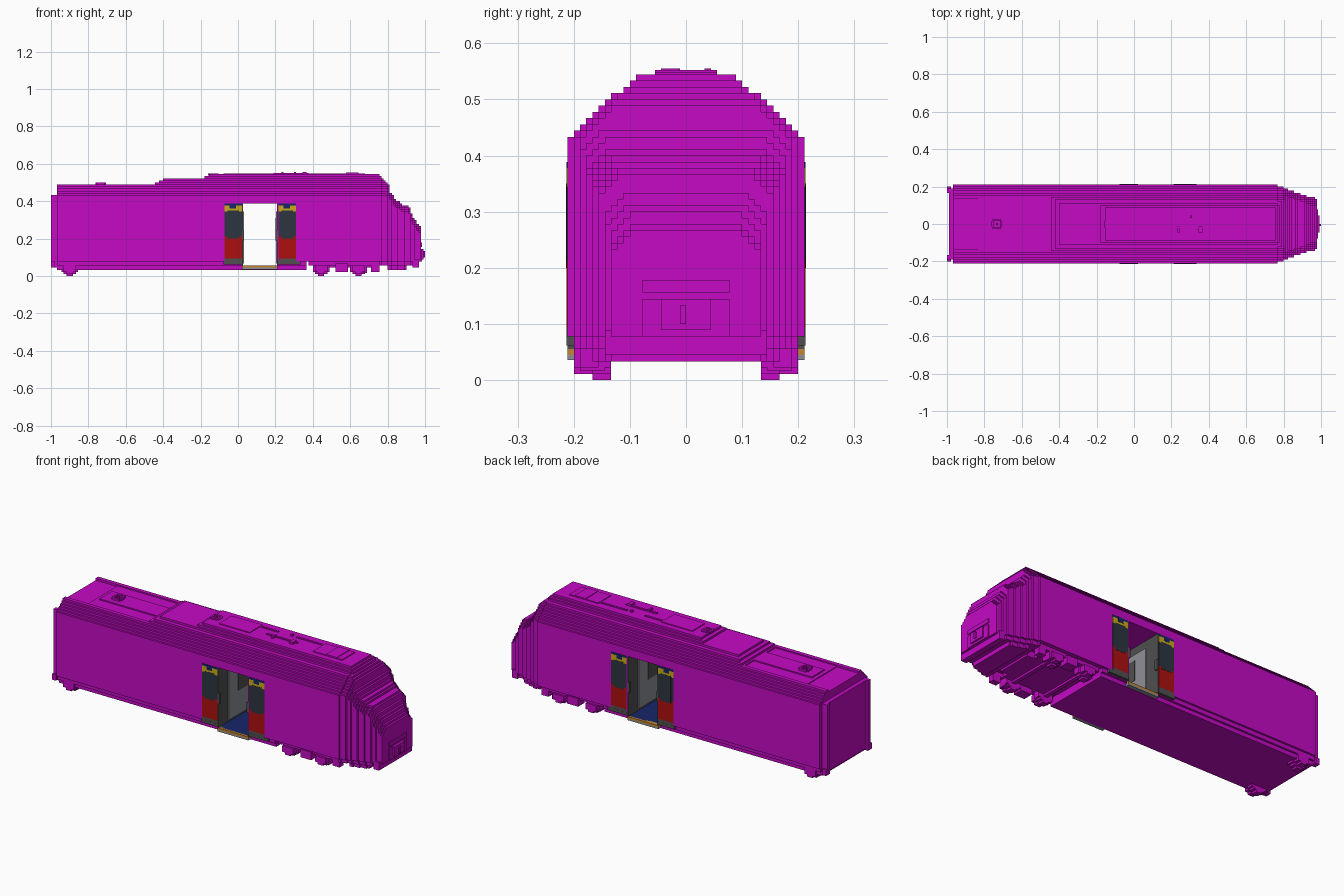
import bpy, bmesh

if "Cube" in bpy.data.objects:
    bpy.data.objects.remove(bpy.data.objects["Cube"], do_unlink=True)

U = 2 / 180  # one block


def material(name, r, g, b):
    m = bpy.data.materials.new(name)
    m.use_nodes = True
    m.diffuse_color = (r, g, b, 1)
    m.node_tree.nodes["Principled BSDF"].inputs["Base Color"].default_value = (r, g, b, 1)
    return m


purple = material("purple", 0.56, 0.003, 0.56)
red = material("red", 0.42, 0.005, 0.005)
slate = material("slate glass", 0.025, 0.035, 0.05)
yellow = material("yellow", 0.6, 0.4, 0.01)
blue = material("blue", 0.008, 0.02, 0.14)
dark = material("dark grey", 0.08, 0.08, 0.08)
light = material("light grey", 0.27, 0.28, 0.31)
orange = material("orange", 0.55, 0.24, 0.03)


def finish(bm, name, mat):
    bmesh.ops.recalc_face_normals(bm, faces=bm.faces)
    bmesh.ops.scale(bm, vec=(U, U, U), verts=bm.verts)
    mesh = bpy.data.meshes.new(name)
    bm.to_mesh(mesh)
    bm.free()
    mesh.materials.append(mat)
    obj = bpy.data.objects.new(name, mesh)
    bpy.context.collection.objects.link(obj)
    return obj


def add_box(bm, x0, x1, y0, y1, z0, z1):
    verts = bmesh.ops.create_cube(bm, size=1)["verts"]
    for v in verts:
        v.co.x = x1 if v.co.x > 0 else x0
        v.co.y = y1 if v.co.y > 0 else y0
        v.co.z = z1 if v.co.z > 0 else z0


def boxes(name, mat, spans, mirror=False):
    """Boxes in block units; mirror repeats each one on the other side."""
    bm = bmesh.new()
    for x0, x1, y0, y1, z0, z1 in spans:
        add_box(bm, x0, x1, y0, y1, z0, z1)
        if mirror:
            add_box(bm, x0, x1, -y1, -y0, z0, z1)
    return finish(bm, name, mat)


def add_section(bm, x0, x1, z0, z1, half_width):
    """Extrude a stepped cross-section along x."""
    side = []
    for z in range(z0, z1):
        w = half_width(z)
        if side and side[-1][0] == w:
            side[-1] = (w, z + 1)
        else:
            side += [(w, z), (w, z + 1)]
    ring = side + [(-y, z) for y, z in reversed(side)]
    face = bm.faces.new([bm.verts.new((x0, y, z)) for y, z in ring])
    out = bmesh.ops.extrude_face_region(bm, geom=[face], use_keep_orig=True)
    for v in out["geom"]:
        if isinstance(v, bmesh.types.BMVert):
            v.co.x = x1


def lerp(points, x):
    for (xa, a), (xb, b) in zip(points, points[1:]):
        if x <= xb:
            return round(a + (b - a) * (x - xa) / (xb - xa))
    return points[-1][1]


ROOF = [18, 17, 16, 15, 14, 13, 12, 10, 9, 8]  # half widths above z 39


def wall(z):
    if z >= 39:
        return ROOF[z - 39]
    return 17 if z < 5 else 18 if z < 7 else 19


# Main body, open across the doorway
bm = bmesh.new()
for x0, x1, z0, z1 in [(-87, 2, 3, 43), (19, 33, 3, 43), (33, 68, 7, 43),
                       (2, 19, 35, 43), (2, 19, 3, 4)]:
    add_section(bm, x0, x1, z0, z1, wall)
finish(bm, "body_shell", purple)

# Stepped roof, higher towards the cab
starts = [-41, -40, -38, -36, -16, -14]
boxes("roof_steps", purple,
      [(x, 68, -wall(z), wall(z), z, z + 1) for z, x in enumerate(starts, 43)])
boxes("roof_ridges", purple, [(-87, -41, 12, 14, 43, 44)], True)

# Nose slabs, narrowing and dropping forward
TOP = [(67, 49), (72, 44), (73, 40), (76, 36), (82, 33), (84, 28), (87, 24), (88, 20)]
WIDE = [(68, 19), (72, 17), (78, 15), (82, 13.5), (86, 12), (88, 11)]
bm = bmesh.new()
for x in range(68, 88):
    top, wide = lerp(TOP, x), lerp(WIDE, x)
    base = 3 if x < 81 else 5 if x < 85 else 7
    if x < 72:
        base = 5

    def nose_width(z):
        w = wall(z) - (19 - wide)
        return w if x < 73 else min(w, wide - max(0, z - top + 4))
    add_section(bm, x, x + 1, base, top, nose_width)
finish(bm, "nose", purple)
boxes("nose_panels", purple, [
    (87, 88, -10, 10, 14, 20), (87, 88.5, -7, 7, 14, 16), (83, 85, -10, 10, 24, 27),
    (74, 77, -12, 12, 33, 35), (84, 87, -13, 13, 4, 8)])
boxes("coupler_cover", purple, [
    (87, 88.5, -7, 7, 7, 13), (88.5, 89.3, -4, 4, 8, 13), (89, 90, -1, 0, 9, 12)])

# Rear gangway end with posts
boxes("rear_end", purple, [(-89, -87, -17, 17, 5, 39)])
boxes("rear_posts", purple, [(-90, -87, 15, 17, 4, 39), (-90, -88, 15, 18, 4, 7)], True)

# Roof equipment
boxes("rear_roof_panel", purple, [(-75, -40, -12, 12, 43, 43.4), (-73, -40, -5, 5, 43, 44)])


def vent(name, x, z):
    boxes(name, purple, [
        (x - 2, x + 2, -2.5, -1.5, z, z + 1), (x - 2, x + 2, 1.5, 2.5, z, z + 1),
        (x - 2.5, x - 1.5, -1.5, 1.5, z, z + 1), (x + 1.5, x + 2.5, -1.5, 1.5, z, z + 1),
        (x - 0.5, x + 0.5, -0.5, 0.5, z, z + 1)])


vent("rear_vent", -66, 44)
vent("front_vent", -12, 48.3)
boxes("front_roof_panels", purple, [
    (-7, 10, -5, 5, 49, 49.4), (45, 61, -5, 5, 49, 49.4), (52, 58, -5, 5, 49, 49.7)])
boxes("roof_pipes", purple, [
    (10, 20, 3, 4, 49, 49.4), (17, 34, -2, -1, 49, 49.5), (30, 46, 3, 4, 49, 49.4),
    (21, 22, -4, -1, 49, 50), (27, 28, 3, 4, 49, 50), (31, 33, -4, -1, 49, 50)])

# Bogies and blocky wheels
boxes("bogie_plate", purple, [(36, 68, -9, 9, 4, 7), (40, 64, -12, 12, 4, 7)])
boxes("bogie_frames", purple, [(34, 68, 14, 17, 5, 8), (47, 53, 13, 18, 2, 6)], True)


def wheel_pair(name, x):
    boxes(name, purple, [
        (x - 4, x + 4, 12, 15, 2, 7), (x - 3, x + 3, 12, 15, 1, 8),
        (x - 1.5, x + 1.5, 12, 15, 0, 8), (x - 3, x + 3, 15, 18, 2, 5),
        (x - 1.5, x + 1.5, 15, 18, 1, 5)], True)


for name, x in [("rear_wheels", -81), ("middle_wheels", 40), ("front_wheels", 58)]:
    wheel_pair(name, x if x > 0 else -81)
    boxes(name + "_axle", purple, [(x - 1, x + 1, -12, 12, 3, 5)])
boxes("wheel_guards", purple, [(60, 62, 13, 17, 1.5, 6), (64, 68, 14, 17, 2, 6)], True)

# Vestibule between the doors
boxes("vestibule_floor", blue, [(2, 19, -18, 18, 4, 5)])
boxes("vestibule_walls", dark, [(2, 2.3, -19, 19, 5, 35), (18.7, 19, -19, 19, 5, 35)])
boxes("vestibule_panels", light, [(2.2, 2.8, -11, 11, 6, 31), (18.2, 18.8, -11, 11, 6, 31)])
boxes("panel_windows", dark, [(2.7, 3, -4, 4, 18, 28), (18, 18.3, -4, 4, 18, 28)])
boxes("hand_rails", dark, [(2, 3, 17.5, 19, 17, 22), (18, 19, 17.5, 19, 17, 22)], True)
boxes("step_edges", orange, [(2, 19, 17, 19, 4, 5)], True)
boxes("step_plates", light, [(2, 19, 17, 19, 3.2, 4)], True)

# Sliding door leaves, painted in bands
for side, x0, x1, gx in [("left", 19, 28, 21), ("right", -7, 2, -5)]:
    for part, mat, z0, z1 in [("sill", dark, 6, 8.5), ("lower", red, 8.5, 19),
                              ("middle", slate, 19, 31), ("stripe", yellow, 31, 34),
                              ("header", blue, 34, 35)]:
        boxes(f"{side}_door_{part}", mat, [(x0 + 0.5, x1, 18.8, 19.15, z0, z1)], True)
    boxes(f"{side}_door_window", slate, [(gx, gx + 5.5, 19, 19.25, 18, 31.5)], True)
    boxes(f"{side}_door_patch", blue, [(gx + 1, gx + 4, 19, 19.2, 32.5, 35)], True)
boxes("door_rails", dark, [(-7, 2, 18, 19.2, 5.5, 7), (19, 30, 18, 19.2, 5.5, 7)], True)
